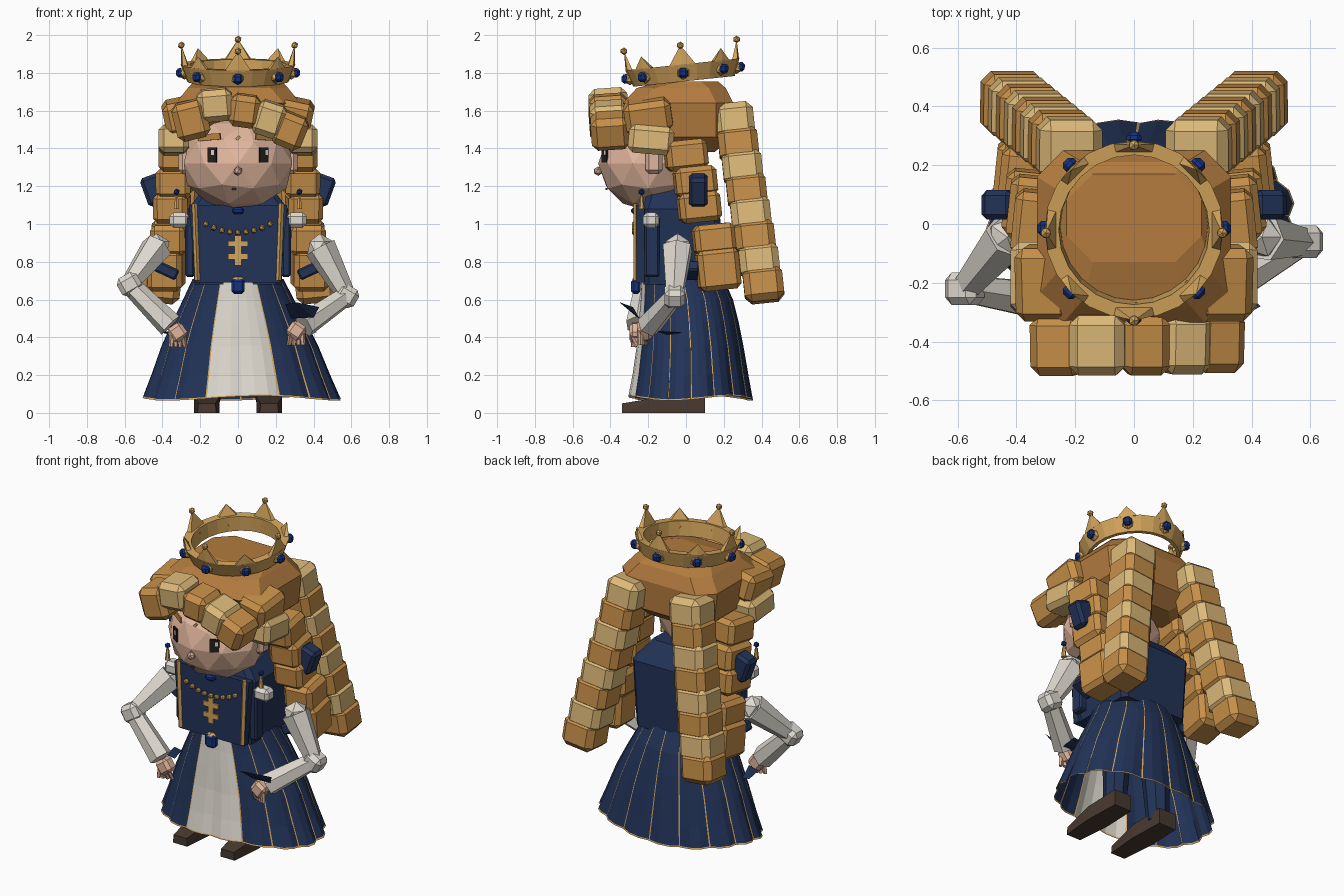
import bpy, bmesh
from math import sin, cos, pi, radians, atan2
from mathutils import Vector, Matrix, Euler
from mathutils.bvhtree import BVHTree

if "Cube" in bpy.data.objects:
    bpy.data.objects.remove(bpy.data.objects["Cube"])


def material(name, rgb):
    m = bpy.data.materials.new(name)
    lin = [(c / 255) ** 2.2 for c in rgb] + [1]
    m.use_nodes = True
    m.diffuse_color = lin
    m.node_tree.nodes["Principled BSDF"].inputs["Base Color"].default_value = lin
    return m


PALE = material("pale_hair", (220, 184, 120))
AMBER = material("amber_hair", (197, 142, 74))
CAP = material("brown_hair", (178, 123, 65))
GOLD = material("gold", (210, 163, 92))
NAVY = material("navy_cloth", (39, 54, 88))
GEM = material("blue_gem", (28, 54, 128))
WHITE = material("white_cloth", (222, 217, 207))
SKIN = material("skin", (224, 180, 155))
BROWN = material("brown_leather", (74, 60, 52))
BLACK = material("black", (40, 36, 36))


def finish(name, bm, *mats):
    bmesh.ops.recalc_face_normals(bm, faces=bm.faces)
    me = bpy.data.meshes.new(name)
    bm.to_mesh(me)
    bm.free()
    for m in mats:
        me.materials.append(m)
    ob = bpy.data.objects.new(name, me)
    bpy.context.collection.objects.link(ob)
    return ob


def place(loc, rot=(0, 0, 0)):
    return Matrix.Translation(loc) @ Euler([radians(a) for a in rot]).to_matrix().to_4x4()


def box(name, loc, size, mat, rot=(0, 0, 0), bevel=0.0):
    bm = bmesh.new()
    bmesh.ops.create_cube(bm, size=1)
    bmesh.ops.scale(bm, vec=size, verts=bm.verts)
    if bevel:
        bmesh.ops.bevel(bm, geom=bm.edges[:], offset=bevel, segments=1, affect='EDGES')
    bm.transform(place(loc, rot))
    return finish(name, bm, mat)


def ball(name, loc, r, mat):
    bm = bmesh.new()
    bmesh.ops.create_icosphere(bm, subdivisions=1, radius=r)
    bm.transform(Matrix.Translation(loc))
    return finish(name, bm, mat)


def limb(name, a, b, ra, rb, mat, sides=6):
    a, b = Vector(a), Vector(b)
    bm = bmesh.new()
    bmesh.ops.create_cone(bm, cap_ends=True, segments=sides, radius1=ra, radius2=rb, depth=(b - a).length)
    turn = (b - a).to_track_quat('Z', 'Y').to_matrix().to_4x4()
    bm.transform(Matrix.Translation((a + b) / 2) @ turn)
    return finish(name, bm, mat)


def hull(name, pts, mat):
    bm = bmesh.new()
    for p in pts:
        bm.verts.new(p)
    bmesh.ops.convex_hull(bm, input=bm.verts)
    return finish(name, bm, mat)


def octagon_loft(name, levels, cut, mat):
    """Stack of cut-corner rectangles given as (z, half width, front y, back y)."""
    bm = bmesh.new()
    rings = []
    for z, w, f, b in levels:
        pts = [(-w + cut, f), (w - cut, f), (w, f + cut), (w, b - cut),
               (w - cut, b), (-w + cut, b), (-w, b - cut), (-w, f + cut)]
        rings.append([bm.verts.new((x, y, z)) for x, y in pts])
    for lo, hi in zip(rings, rings[1:]):
        for i in range(8):
            bm.faces.new((lo[i], lo[i - 1], hi[i - 1], hi[i]))
    bm.faces.new(rings[0])
    bm.faces.new(rings[-1])
    return finish(name, bm, mat)


# Pleated skirt: white front panel, navy gores, gold seams and hem
def skirt():
    levels = [(.71, .24, -.235, .2), (.6, .295, -.24, .25), (.48, .355, -.25, .28),
              (.35, .415, -.26, .305), (.2, .47, -.28, .33), (.085, .515, -.3, .35), (.077, .52, -.302, .352)]
    bm = bmesh.new()
    cols = [(k, s) for k in range(16) for s in (0, .045, .35, .7)]
    rings = []
    for z, rx, f, b in levels:
        ring, t = [], (.71 - z) / .63
        for k, s in cols:
            a = (k + s) * pi / 8
            p = 1 + t * .05 * (sin(pi * s) - .5)
            x = sin(a) * rx * p + .02 * t
            y = (f + b) / 2 - cos(a) * (b - f) / 2 * p
            ring.append(bm.verts.new((x, y, z + .012 * t * sin(3 * a + 1))))
        rings.append(ring)
    n = len(cols)
    for j, (hi, lo) in enumerate(zip(rings, rings[1:])):
        for i, (k, s) in enumerate(cols):
            face = bm.faces.new((hi[i], lo[i], lo[(i + 1) % n], hi[(i + 1) % n]))
            panel = k in (0, 15) and not (k == 15 and s == 0)
            seam = (s == 0 and k != 0) or j == len(levels) - 2
            face.material_index = 2 if seam else 1 if panel else 0
    finish("skirt", bm, NAVY, WHITE, GOLD)


skirt()

# Torso, front panel, trim and jewellery
octagon_loft("torso", [(.68, .23, -.225, .19), (1.08, .265, -.23, .18), (1.19, .18, -.2, .08)], .03, NAVY)
hull("bodice_panel", [(sx * w, y, z) for sx in (-1, 1) for y in (-.262, -.22)
                      for w, z in ((.225, .69), (.26, 1.1))], NAVY)
for s in (-1, 1):
    limb("bodice_trim", (s * .215, -.265, .7), (s * .23, -.265, 1.11), .014, .014, GOLD, 4)
    box("shoulder_puff", (s * .31, -.185, 1.02), (.105, .085, .08), WHITE, bevel=.02)
    box("shoulder_band", (s * .255, -.18, .88), (.05, .08, .32), NAVY, bevel=.01)
box("cross_upright", (0, -.266, .86), (.036, .012, .16), GOLD)
for z in (.895, .828):
    box("cross_bar", (0, -.266, z), (.105, .012, .03), GOLD)
for i in range(9):
    u = i / 4 - 1
    ball("necklace_bead", (u * .17, -.272, .955 + .045 * u * u), .017, GOLD)
box("collar_gem", (0, -.27, 1.07), (.06, .04, .035), GEM, bevel=.01)
limb("belt_gem_mount", (0, -.25, .705), (0, -.25, .72), .04, .02, GOLD)
box("belt_gem", (0, -.265, .67), (.07, .05, .08), GEM, bevel=.014)

# Legs and shoes
for s in (-1, 1):
    limb("leg", (s * .16, .02, .06), (s * .13, .02, .66), .065, .1, NAVY, 8)
    hull("shoe", [(s * .165 + d * w, y, z) for d in (-1, 1) for y, w, z in
                  ((-.34, .05, 0), (-.34, .045, .05), (-.13, .068, .085), (.1, .06, .1), (.1, .06, 0), (-.13, .068, 0))], BROWN)

# Arms with hands on hips
for s, side, sh, el, hand in ((1, "left", (.435, -.045, .875), (.575, -.06, .62), (.31, -.22, .435)),
                              (-1, "right", (-.43, -.045, .875), (-.575, -.22, .68), (-.32, -.26, .425))):
    sh, el, hand = Vector(sh), Vector(el), Vector(hand)
    limb(side + "_upper_arm", sh, el, .085, .05, WHITE)
    ball(side + "_shoulder", sh, .075, WHITE)
    box(side + "_elbow", el, (.12, .11, .11), WHITE, (0, s * 30, 0), .025)
    wrist = el.lerp(hand, .85)
    limb(side + "_forearm", el, wrist, .052, .068, WHITE)
    box(side + "_hand", hand, (.09, .08, .09), SKIN, (0, s * 35, 0), .018)
    for i in range(4):
        tip = hand + Vector((s * (.035 - .025 * i), -.02 + .01 * i, -.075))
        limb(side + "_finger", hand + Vector((s * (.03 - .02 * i), -.02, -.015)), tip, .015, .012, SKIN, 5)
    hull(side + "_low_cuff", [(s * x, y, z) for x, y, z in
                              ((.32, -.17, .435), (.4, -.15, .43), (.42, -.03, .428), (.37, -.03, .42), (.36, -.1, .415))], NAVY)

# Thin cuff flap over the left hand
hull("left_cuff_flap", [(.25, -.34, .575), (.31, -.35, .585), (.43, -.28, .56), (.4, -.25, .505), (.28, -.25, .5)], NAVY)

# Head and face
bm = bmesh.new()
bmesh.ops.create_icosphere(bm, subdivisions=2, radius=1)
bm.transform(Matrix.Translation((0, -.2, 1.32)) @ Matrix.Diagonal((.302, .265, .25, 1)))
head_tree = BVHTree.FromBMesh(bm)
finish("head", bm, SKIN)


def on_face(name, x, z, size, mat, tilt=0, lift=.008):
    hit = head_tree.ray_cast(Vector((x, -2, z)), Vector((0, 1, 0)))[0]
    yaw = atan2(hit.x, -(hit.y + .2)) * 180 / pi
    out = Vector((sin(radians(yaw)), -cos(radians(yaw)), 0))
    box(name, hit + out * lift, (size[0], .009, size[1]), mat, (0, tilt, yaw))


for s in (-1, 1):
    on_face("eye", s * .132, 1.365, (.054, .08), BLACK, lift=.01)
    on_face("eye_glint", s * .132 + .008, 1.378, (.018, .026), WHITE, lift=.018)
    on_face("eyebrow", s * .135, 1.46, (.15, .034), AMBER, s * 3, .026)
    box("ear", (s * .285, -.17, 1.33), (.06, .09, .13), SKIN, bevel=.02)
    ball("earring_top", (s * .325, -.235, 1.17), .018, GEM)
    limb("earring_drop", (s * .325, -.235, 1.08), (s * .325, -.235, 1.15), .016, .008, GOLD)
on_face("mouth", -.02, 1.185, (.022, .01), BROWN, lift=.014)
on_face("brow_jewel", 0, 1.455, (.014, .024), GOLD, 45, .014)
ball("nose", (0, -.465, 1.28), .025, SKIN)
limb("neck", (0, -.08, 1.05), (0, -.1, 1.25), .1, .1, SKIN, 8)

# Hair cap
octagon_loft("hair_cap", [(1.38, .22, -.1, .15), (1.46, .31, -.16, .25), (1.64, .33, -.335, .25),
                          (1.72, .265, -.26, .21), (1.755, .23, -.13, .17)], .09, CAP)

# Rolled fringe across the brow
for x, y, z, w, h, tilt, mat in ((-.25, -.41, 1.55, .18, .2, -14, AMBER), (-.122, -.41, 1.63, .19, .17, -5, PALE),
                                 (.035, -.41, 1.6, .165, .17, 8, AMBER), (.165, -.405, 1.555, .17, .18, 18, PALE),
                                 (.275, -.4, 1.495, .17, .18, 22, AMBER)):
    box("fringe_curl", (x, y, z), (w, .205, h), mat, (4, tilt, 0), .032)

# Curls beside the face, then side and back strands
for s in (-1, 1):
    box("temple_roll", (s * .3, -.2, 1.575), (.19, .25, .17), AMBER, (8, s * 12, 0), .03)
    box("temple_curl", (s * .34, -.185, 1.445), (.16, .24, .15), PALE, (-5, 0, 0), .028)
    for i, (y, z, h) in enumerate(((0, 1.365, .16), (.05, 1.225, .16), (.07, 1.09, .16), (.15, .92, .16), (.17, .76, .22))):
        box("side_curl", (s * (.32 + .015 * i), y, z), (.185, .22, h), AMBER, (6, 0, s * 6), .026)
    for i in range(8):
        u = i / 7
        spot = (s * (.22 + .19 * u), .255 + .155 * u, 1.545 - .865 * u)
        box("back_curl", spot, (.215, .21, .185), AMBER if i % 2 else PALE, (6, -s * 6, 0), .035)
    box("hair_tie", (s * .445, .065, 1.18), (.11, .1, .16), NAVY, (0, s * 20, 0), .018)
    box("low_ribbon", (s * .38, .02, .755), (.13, .1, .06), NAVY, (0, -s * 25, 0), .01)

# Tilted crown with points, beads and gems
tilt = place((0, -.015, 1.8), (6, 0, 0))


def polar(r, a, z):
    return tilt @ Vector((r * sin(a), -r * cos(a), z))


bm = bmesh.new()
section = [(.27, -.045), (.304, .045), (.256, .045), (.25, -.045)]
loops = [[bm.verts.new(polar(r, i * pi / 12, z)) for r, z in section] for i in range(24)]
for i in range(24):
    for j in range(4):
        bm.faces.new((loops[i - 1][j], loops[i][j], loops[i][j - 3], loops[i - 1][j - 3]))
finish("crown_band", bm, GOLD)
for i in range(8):
    a, tall = i * pi / 4, i % 2 == 0
    half, height = (.24, .147) if tall else (.2, .11)
    tip = polar(.3, a, height)
    hull("crown_point", [polar(r, a + d, .04) for d in (-half, half) for r in (.272, .302)]
         + [polar(.302, a, .04), tip], GOLD)
    if tall:
        ball("crown_bead", tip, .02, GOLD)
    ball("crown_gem_mount", polar(.283, a, 0), .036, GOLD)
    box("crown_gem", polar(.308, a, 0), (.05, .04, .05), GEM, (6, 0, i * 45), .013)
